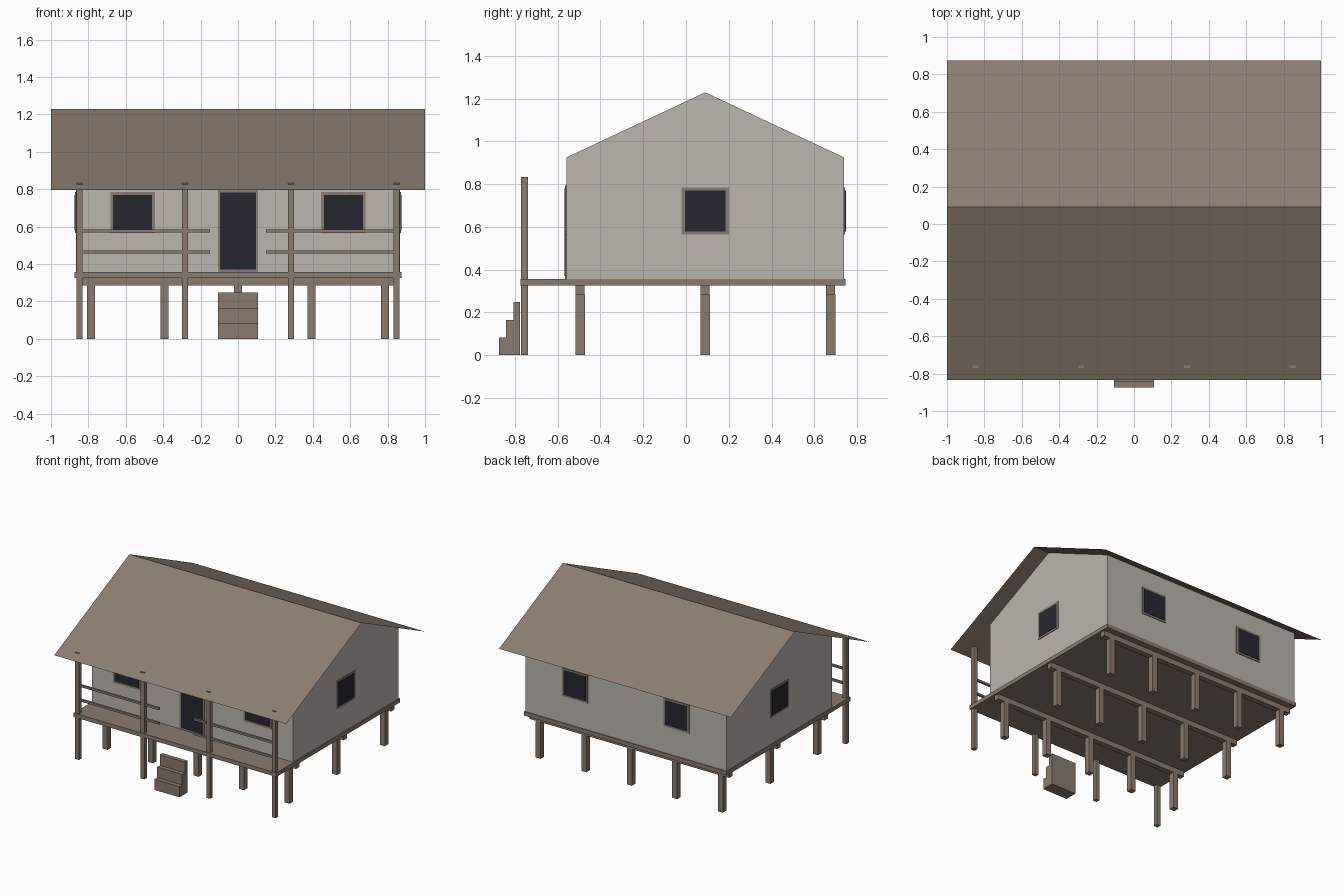
import bpy, bmesh

if "Cube" in bpy.data.objects:
    bpy.data.objects.remove(bpy.data.objects["Cube"])


def material(name, rgb):
    lin = [((c / 255 + 0.055) / 1.055) ** 2.4 for c in rgb]
    m = bpy.data.materials.new(name)
    m.diffuse_color = (*lin, 1)
    m.use_nodes = True
    m.node_tree.nodes["Principled BSDF"].inputs["Base Color"].default_value = m.diffuse_color
    return m


WALL = material("pale grey wall", (186, 183, 175))
WOOD = material("brown timber", (139, 123, 111))
ROOF = material("brown roof", (140, 125, 113))
GLASS = material("dark glass", (38, 38, 48))


def finish(name, bm, mat):
    me = bpy.data.meshes.new(name)
    bm.to_mesh(me)
    bm.free()
    me.materials.append(mat)
    ob = bpy.data.objects.new(name, me)
    bpy.context.collection.objects.link(ob)
    return ob


def boxes(name, spans, mat):
    """One object made of boxes, each given as (x0, x1, y0, y1, z0, z1)."""
    bm = bmesh.new()
    for x0, x1, y0, y1, z0, z1 in spans:
        vs = bmesh.ops.create_cube(bm, size=1)["verts"]
        for v in vs:
            v.co = (x0 if v.co.x < 0 else x1,
                    y0 if v.co.y < 0 else y1,
                    z0 if v.co.z < 0 else z1)
    return finish(name, bm, mat)


def upright(x, y, w, z0, z1):
    return (x - w / 2, x + w / 2, y - w / 2, y + w / 2, z0, z1)


# Main dimensions
WX, WY0, WY1 = 0.867, -0.56, 0.74
FLOOR, RIDGE_Y, RIDGE_Z, SLOPE = 0.357, 0.09, 1.23, 0.469


def roof_z(y):
    return RIDGE_Z - SLOPE * abs(y - RIDGE_Y)


# Walls: gabled profile extruded across the house, left open under the roof
bm = bmesh.new()
profile = [(WY0, FLOOR), (WY1, FLOOR), (WY1, roof_z(WY1)),
           (RIDGE_Y, RIDGE_Z), (WY0, roof_z(WY0))]
face = bm.faces.new([bm.verts.new((-WX, y, z)) for y, z in profile])
new = bmesh.ops.extrude_face_region(bm, geom=[face], use_keep_orig=True)["geom"]
for v in new:
    if isinstance(v, bmesh.types.BMVert):
        v.co.x = WX
bmesh.ops.recalc_face_normals(bm, faces=bm.faces[:])
bm.normal_update()
top = [f for f in bm.faces if f.normal.z > 0.1]
bmesh.ops.delete(bm, geom=top, context="FACES")
finish("walls", bm, WALL)

# Roof: two thin slopes meeting at the ridge
bm = bmesh.new()
rows = [[bm.verts.new((x, y, roof_z(y))) for x in (-1, 1)]
        for y in (-0.835, RIDGE_Y, 0.875)]
for a, b in zip(rows, rows[1:]):
    bm.faces.new((a[0], a[1], b[1], b[0]))
finish("roof", bm, ROOF)

# Deck, floor beams and stilts
boxes("deck", [(-0.874, 0.874, -0.775, 0.747, 0.326, FLOOR)], WOOD)
stilt_rows = (-0.495, 0.09, 0.677)
boxes("floor_beams", [(-0.861, 0.861, y - 0.021, y + 0.021, 0.285, 0.326)
                      for y in stilt_rows], WOOD)
boxes("stilts", [upright(x, y, 0.043, 0, 0.285)
                 for x in (-0.785, -0.392, 0, 0.392, 0.785)
                 for y in stilt_rows], WOOD)

# Porch posts and rails
PORCH_Y = -0.755
boxes("porch_posts", [upright(x, PORCH_Y, 0.032, 0, 0.833)
                      for x in (-0.848, -0.283, 0.283, 0.848)], WOOD)
boxes("porch_rails", [(min(s * 0.15, s * 0.848), max(s * 0.15, s * 0.848),
                       PORCH_Y - 0.008, PORCH_Y + 0.008, z - 0.008, z + 0.008)
                      for s in (-1, 1) for z in (0.463, 0.576)], WOOD)

# Steps
boxes("steps", [(-0.108, 0.108, -0.874 + 0.033 * i, -0.776,
                 0.083 * i, 0.083 * (i + 1)) for i in range(3)], WOOD)


# Windows and door: thin frame plate with a slightly prouder dark plate
def opening(name, side, c, w, z0, z1, rim):
    for part, mat, inset, t in (("frame", WOOD, 0, 0.005),
                                ("pane", GLASS, rim, 0.008)):
        a, b = c - w / 2 + inset, c + w / 2 - inset
        lo, hi = z0 + inset, z1 - inset
        span = {"front": (a, b, WY0 - t, WY0, lo, hi),
                "back": (a, b, WY1, WY1 + t, lo, hi),
                "left": (-WX - t, -WX, a, b, lo, hi),
                "right": (WX, WX + t, a, b, lo, hi)}[side]
        boxes(f"{name}_{part}", [span], mat)


opening("door", "front", 0, 0.216, FLOOR, 0.795, 0.013)
for s, label in ((-1, "left"), (1, "right")):
    opening(f"front_{label}_window", "front", s * 0.563, 0.238, 0.565, 0.785, 0.015)
    opening(f"back_{label}_window", "back", s * 0.437, 0.22, 0.565, 0.785, 0.015)
    opening(f"{label}_side_window", label, 0.09, 0.22, 0.565, 0.785, 0.015)
